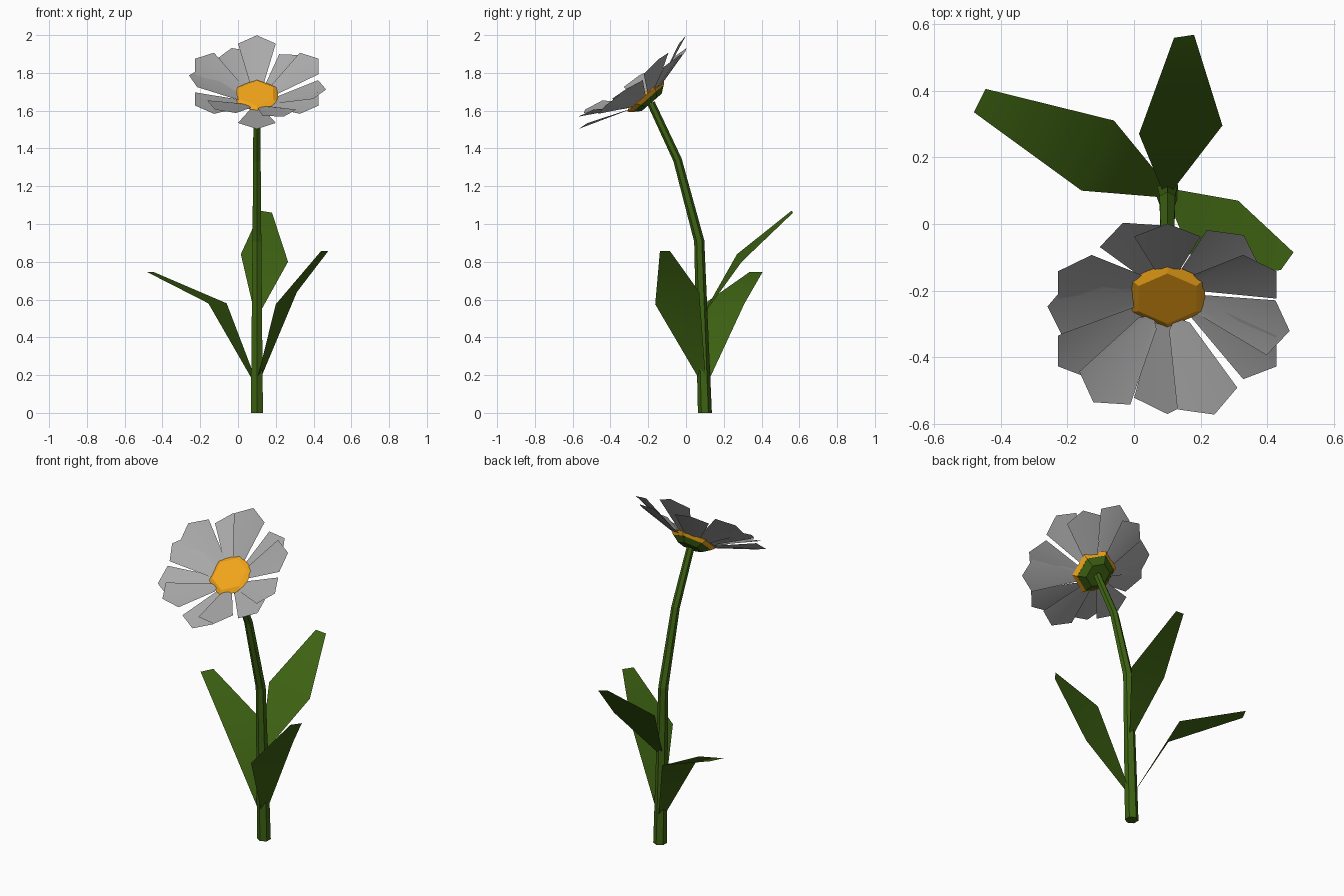
import bpy
from math import sin, cos, pi, radians
from mathutils import Matrix, Vector

if "Cube" in bpy.data.objects:
    bpy.data.objects.remove(bpy.data.objects["Cube"])


def material(name, color):
    m = bpy.data.materials.new(name)
    m.diffuse_color = color
    m.use_nodes = True
    m.node_tree.nodes["Principled BSDF"].inputs["Base Color"].default_value = m.diffuse_color
    return m


GREEN = material("leaf_green", (0.047, 0.122, 0.006, 1))
ORANGE = material("warm_orange", (0.9, 0.38, 0.01, 1))
GREY = material("petal_grey", (0.4, 0.4, 0.4, 1))


def add(name, verts, faces, mat, smooth=False):
    me = bpy.data.meshes.new(name)
    me.from_pydata([tuple(v) for v in verts], [], faces)
    me.materials.append(mat)
    if smooth:
        me.shade_smooth()
    me.update()
    ob = bpy.data.objects.new(name, me)
    bpy.context.collection.objects.link(ob)
    return ob


def hex_loft(name, rings, mat):
    """Closed six-sided solid through rings of (centre, tilt, radius)."""
    verts, faces, n = [], [], 6
    for c, tilt, r in rings:
        rot = Matrix.Rotation(radians(tilt), 3, 'X')
        for i in range(n):
            a = pi / 2 + i * pi / 3
            verts.append(Vector(c) + rot @ Vector((r * cos(a), r * sin(a), 0)))
    for k in range(len(rings) - 1):
        for i in range(n):
            j = (i + 1) % n
            faces.append((k * n + i, k * n + j, k * n + n + j, k * n + n + i))
    faces.append(tuple(reversed(range(n))))
    faces.append(tuple(range(len(verts) - n, len(verts))))
    return add(name, verts, faces, mat)


# Bent, tapering stem
hex_loft("stem", [((0.1, 0.1, 0), 0, 0.037), ((0.1, 0.07, 0.91), 8, 0.027),
                  ((0.1, -0.045, 1.34), 20, 0.023),
                  ((0.1, -0.185, 1.64), 30, 0.021)], GREEN)

# Flower centre and the green cup behind it
TILT = 41
head = Vector((0.1, -0.2, 1.665))
normal = Matrix.Rotation(radians(TILT), 3, 'X') @ Vector((0, 0, 1))
hex_loft("flower_centre", [(head + normal * h, TILT, r) for h, r in
                           ((0, 0.11), (0.02, 0.13), (0.036, 0.1))], ORANGE)
hex_loft("calyx", [(head + normal * h, TILT, r) for h, r in
                   ((-0.028, 0.07), (0.002, 0.112))], GREEN)

# Petal outline: (distance from centre, sideways offset, height)
outline = [(0.07, 0, -0.004), (0.1, -0.035, 0.007), (0.32, -0.1, 0.102),
           (0.378, 0, 0.11), (0.32, 0.1, 0.102), (0.1, 0.035, 0.007)]


def petal_layer(name, centre, tilt, roll, turn, size):
    """Six cupped petals spread round one tilted disc."""
    frame = (Matrix.Translation(centre) @ Matrix.Rotation(radians(tilt), 4, 'X')
             @ Matrix.Rotation(radians(roll), 4, 'Y') @ Matrix.Scale(size, 4))
    verts, faces = [], []
    for k in range(6):
        m = frame @ Matrix.Rotation(radians(30 + 60 * k + turn), 4, 'Z')
        b = len(verts)
        verts += [m @ Vector(p) for p in outline]
        faces += [(b, b + 1, b + 2, b + 3), (b, b + 3, b + 4, b + 5)]
    add(name, verts, faces, GREY, True)


petal_layer("petals_front", (0.1, -0.212, 1.668), 41, 0, 0, 1)
petal_layer("petals_back", (0.1, -0.228, 1.659), 31.5, 2, -38, 0.97)


# Folded leaves: base pair, wide middle pair, tip pair
def leaf(name, *pts):
    add(name, pts, [(0, 1, 3, 2), (2, 3, 5, 4)], GREEN, True)


leaf("leaf_left", (0.085, 0.08, 0.16), (0.1, 0.115, 0.16),
     (-0.157, 0.1, 0.58), (-0.06, 0.31, 0.58),
     (-0.48, 0.335, 0.745), (-0.445, 0.405, 0.745))
leaf("leaf_right", (0.1, 0.075, 0.17), (0.115, 0.105, 0.17),
     (0.2, -0.163, 0.575), (0.312, 0.07, 0.64),
     (0.44, -0.138, 0.857), (0.478, -0.085, 0.857))
leaf("leaf_back", (0.085, 0.1, 0.54), (0.115, 0.1, 0.53),
     (0.015, 0.27, 0.84), (0.265, 0.295, 0.8),
     (0.12, 0.558, 1.07), (0.18, 0.567, 1.06))
